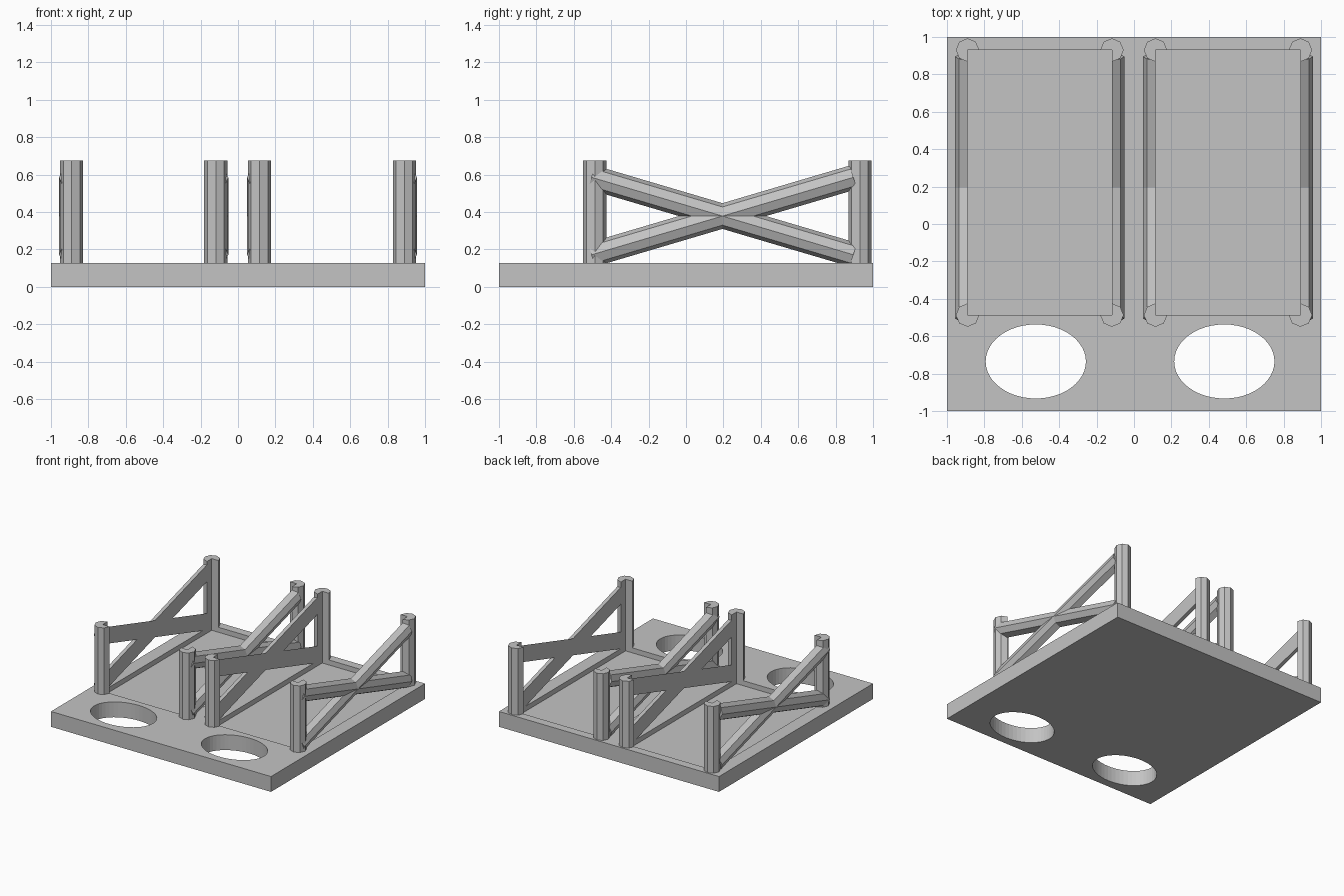
import bpy, bmesh, math
from mathutils import Vector

if "Cube" in bpy.data.objects:
    bpy.data.objects.remove(bpy.data.objects["Cube"])

grey = bpy.data.materials.new("plain grey")
grey.diffuse_color = (0.55, 0.55, 0.55, 1)
grey.use_nodes = True
grey.node_tree.nodes["Principled BSDF"].inputs["Base Color"].default_value = grey.diffuse_color

PLATE_TOP, FLOOR, POST_TOP = 0.126, 0.085, 0.674
Y0, Y1 = -0.487, 0.93                       # front and back post centres
BAYS = {"left": (-0.89, -0.118), "right": (0.115, 0.89)}


def prism(name, points, direction):
    """Extrude a closed 3D outline along a direction."""
    bm = bmesh.new()
    face = bm.faces.new([bm.verts.new(p) for p in points])
    new = bmesh.ops.extrude_face_region(bm, geom=[face], use_keep_orig=True)["geom"]
    bmesh.ops.translate(bm, vec=direction, verts=[v for v in new if isinstance(v, bmesh.types.BMVert)])
    bmesh.ops.recalc_face_normals(bm, faces=bm.faces)
    mesh = bpy.data.meshes.new(name)
    bm.to_mesh(mesh)
    bm.free()
    mesh.materials.append(grey)
    obj = bpy.data.objects.new(name, mesh)
    bpy.context.collection.objects.link(obj)
    return obj


def box(name, x0, x1, y0, y1, z0, z1):
    return prism(name, [(x0, y0, z0), (x1, y0, z0), (x1, y1, z0), (x0, y1, z0)], (0, 0, z1 - z0))


def cut(obj, cutter):
    mod = obj.modifiers.new("cut", 'BOOLEAN')
    mod.operation, mod.solver, mod.object = 'DIFFERENCE', 'EXACT', cutter
    bpy.context.view_layer.objects.active = obj
    bpy.ops.object.modifier_apply(modifier=mod.name)
    bpy.data.objects.remove(cutter)


# Base plate with two shallow recesses and two oval holes
plate = box("base_plate", -1, 1, -1, 1, 0, PLATE_TOP)
for x0, x1 in BAYS.values():
    cut(plate, box("recess_cutter", x0, x1, Y0, Y1, FLOOR, 0.5))
for cx in (-0.525, 0.483):
    ring = [(cx + 0.268 * math.cos(a), -0.735 + 0.198 * math.sin(a), -0.5)
            for a in (2 * math.pi * i / 48 for i in range(48))]
    cut(plate, prism("hole_cutter", ring, (0, 0, 1.5)))


# Eight-sided post with the inward quarter removed
def post(name, x, y, sx, sy, r=0.0625):
    pts = [(x, y, PLATE_TOP)]
    for i in range(7):
        a = math.radians(90 + 45 * i)       # quarter 0..90 degrees is missing
        pts.append((x + sx * r * math.cos(a), y + sy * r * math.sin(a), PLATE_TOP))
    prism(name, pts, (0, 0, POST_TOP - PLATE_TOP))


# Half-octagon brace, flat towards the recess
def brace(name, x, out, rise, r=0.066):
    start = Vector((x, 0.195 - 0.70, 0.378 - rise * 0.207))
    along = Vector((0, 1.40, rise * 0.414))
    up = Vector((0, -along.z, along.y)).normalized()
    side = Vector((out, 0, 0))
    pts = [start + r * (math.sin(a) * up + math.cos(a) * side)
           for a in (math.radians(-90 + 45 * i) for i in range(5))]
    prism(name, pts, along)


for bay, (x0, x1) in BAYS.items():
    for edge, x, inward in (("outer_a", x0, 1), ("outer_b", x1, -1)):
        post(f"{bay}_{edge}_front_post", x, Y0, inward, 1)
        post(f"{bay}_{edge}_back_post", x, Y1, inward, -1)
        brace(f"{bay}_{edge}_rising_brace", x, -inward, 1)
        brace(f"{bay}_{edge}_falling_brace", x, -inward, -1)
